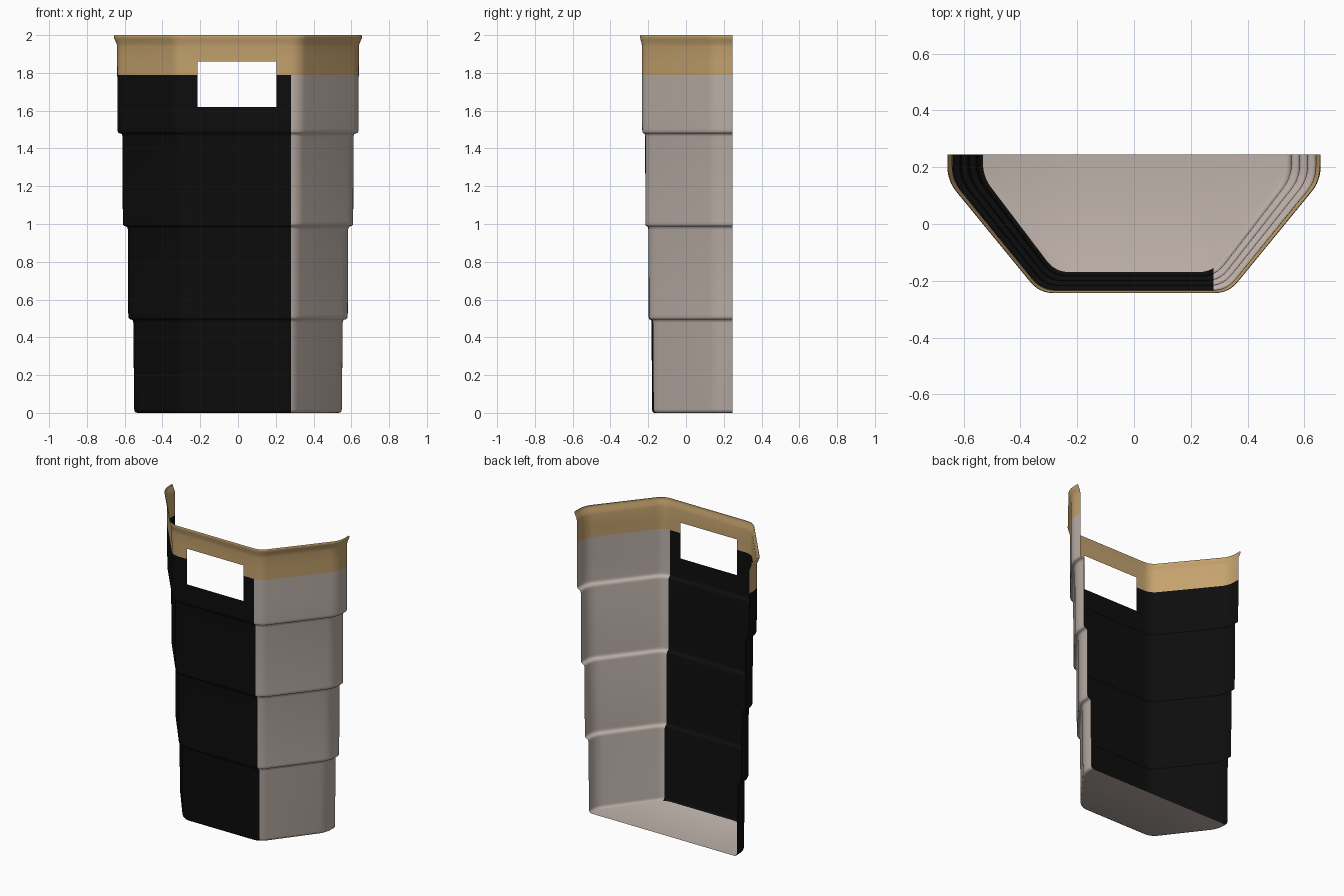
import bpy
import bmesh
import math
from mathutils import Vector

cube = bpy.data.objects.get("Cube")
if cube:
    bpy.data.objects.remove(cube, do_unlink=True)


def material(name, colour):
    m = bpy.data.materials.new(name)
    m.use_nodes = True
    m.diffuse_color = (*colour, 1)
    node = next(n for n in m.node_tree.nodes if n.type == 'BSDF_PRINCIPLED')
    node.inputs["Base Color"].default_value = (*colour, 1)
    return m


BLACK, GREY, GOLD = range(3)
materials = [material("black", (0.004, 0.004, 0.004)),
             material("warm_grey", (0.50, 0.43, 0.39)),
             material("tan_gold", (0.55, 0.36, 0.155))]

BACK = 0.245
SPLIT_X = 0.28      # black panel ends here
BAND_Z = 1.79       # lower edge of the rim band
WIN_X = (-0.215, 0.205)
WIN_Z = (1.62, 1.86)


def fillet(a, corner, b, radius, steps=6):
    """Round a corner with a quadratic arc."""
    p = corner + (a - corner).normalized() * radius
    q = corner + (b - corner).normalized() * radius
    return [p.lerp(corner, t).lerp(corner.lerp(q, t), t)
            for t in (i / steps for i in range(steps + 1))]


def outline(w):
    """Open half-hexagon plan with half-width w."""
    d = w - 0.55
    end = Vector((w, BACK))
    side = Vector((w, 0.165 - 0.12 * d))
    front = Vector((0.285 + 0.45 * d, -0.18 - 0.59 * d))
    mid = Vector((0, front.y))
    half = [end] + fillet(end, side, front, 0.05) + fillet(side, front, mid, 0.05)
    return half + [Vector((-p.x, p.y)) for p in reversed(half)]


# Stepped wall profile: (half-width, height)
profile = [(0.532, 0), (0.541, 0.003), (0.547, 0.009), (0.55, 0.02)]
tiers = [(0.554, 0.497), (0.583, 0.99), (0.611, 1.482)]
for w, z in tiers:
    profile += [(w, z - 0.02), (w + 0.003, z - 0.008), (w + 0.009, z - 0.003),
                (w + 0.018, z - 0.001), (w + 0.023, z + 0.003),
                (w + 0.026, z + 0.009), (w + 0.027, z + 0.022)]
# Flared lip
profile += [(0.640, 1.94), (0.643, 1.955), (0.652, 1.975),
            (0.657, 1.988), (0.657, 1.996), (0.654, 2.0)]

# Loft the shell and close its floor
bm = bmesh.new()
rings = [[bm.verts.new((p.x, p.y, z)) for p in outline(w)] for w, z in profile]
for low, high in zip(rings, rings[1:]):
    for i in range(len(low) - 1):
        bm.faces.new((low[i + 1], low[i], high[i], high[i + 1]))
bm.faces.new(rings[0])

# Cut clean edges for the colour boundaries and the window
cuts = [((x, 0, 0), (1, 0, 0)) for x in (SPLIT_X, *WIN_X)]
cuts += [((0, 0, z), (0, 0, 1)) for z in (BAND_Z, *WIN_Z)]
for point, normal in cuts:
    bmesh.ops.bisect_plane(bm, geom=bm.verts[:] + bm.edges[:] + bm.faces[:],
                           dist=1e-5, plane_co=point, plane_no=normal)

# Open the window in the front wall
hole = []
for f in bm.faces:
    c = f.calc_center_median()
    if WIN_X[0] < c.x < WIN_X[1] and WIN_Z[0] < c.z < WIN_Z[1] and c.y < 0:
        hole.append(f)
bmesh.ops.delete(bm, geom=hole, context='FACES')

# Colour by height and side
for f in bm.faces:
    c = f.calc_center_median()
    if c.z > BAND_Z:
        f.material_index = GOLD
    elif c.z < 0.0005 or c.x > SPLIT_X:
        f.material_index = GREY
    else:
        f.material_index = BLACK

mesh = bpy.data.meshes.new("stepped_half_cup")
bm.to_mesh(mesh)
bm.free()
for m in materials:
    mesh.materials.append(m)
shell = bpy.data.objects.new("stepped_half_cup", mesh)
bpy.context.collection.objects.link(shell)
bpy.ops.object.select_all(action='DESELECT')
shell.select_set(True)
bpy.context.view_layer.objects.active = shell
bpy.ops.object.shade_smooth_by_angle(angle=math.radians(45))
